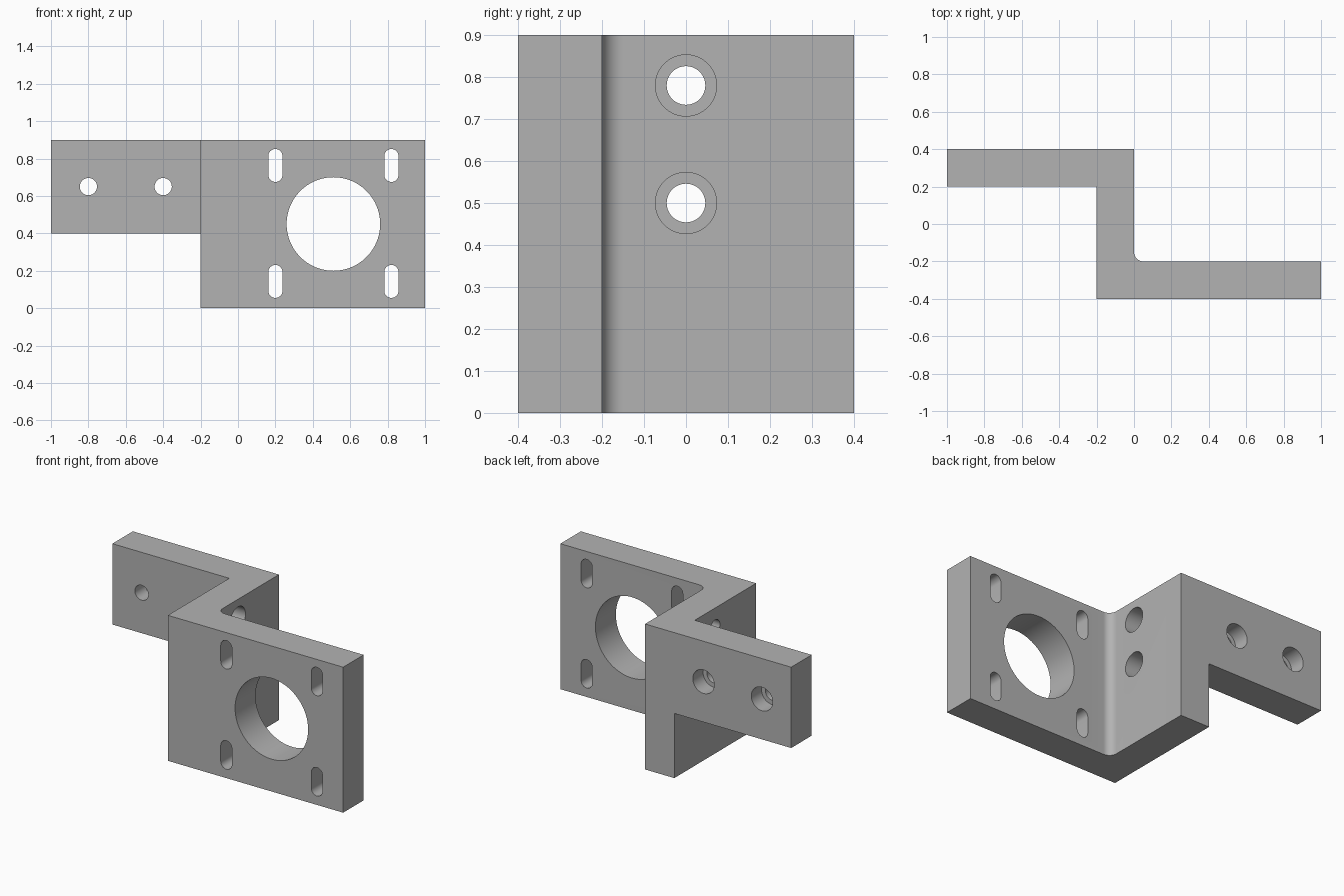
import bpy
import bmesh
from math import cos, sin, pi, radians
from mathutils import Matrix, Vector

default = bpy.data.objects.get("Cube")
if default:
    bpy.data.objects.remove(default, do_unlink=True)

grey = bpy.data.materials.new("machined grey")
grey.use_nodes = True
colour = (0.45, 0.45, 0.45, 1)
grey.diffuse_color = colour
grey.node_tree.nodes["Principled BSDF"].inputs["Base Color"].default_value = colour

# Local (u, v, depth) directions for an outline extruded along each axis
FRAMES = {
    "x": ((0, 1, 0), (0, 0, 1), (1, 0, 0)),
    "y": ((1, 0, 0), (0, 0, 1), (0, 1, 0)),
    "z": ((1, 0, 0), (0, 1, 0), (0, 0, 1)),
}


def prism(name, outline, axis, start, end):
    """Extrude a closed outline along an axis."""
    u, v, w = (Vector(d) for d in FRAMES[axis])
    bm = bmesh.new()
    face = bm.faces.new([bm.verts.new(u * a + v * b + w * start) for a, b in outline])
    grown = bmesh.ops.extrude_face_region(bm, geom=[face])["geom"]
    moved = [g for g in grown if isinstance(g, bmesh.types.BMVert)]
    bmesh.ops.translate(bm, verts=moved, vec=w * (end - start))
    bmesh.ops.recalc_face_normals(bm, faces=bm.faces)
    mesh = bpy.data.meshes.new(name)
    bm.to_mesh(mesh)
    bm.free()
    mesh.materials.append(grey)
    obj = bpy.data.objects.new(name, mesh)
    bpy.context.collection.objects.link(obj)
    return obj


def arc(a, b, radius, first, last, steps):
    angles = [first + (last - first) * i / steps for i in range(steps + 1)]
    return [(a + radius * cos(t), b + radius * sin(t)) for t in angles]


def circle(a, b, radius, steps=64):
    return arc(a, b, radius, 0, 2 * pi, steps)[:-1]


def slot(a, b, radius, half_length):
    reach = half_length - radius
    return (arc(a, b + reach, radius, 0, pi, 16)
            + arc(a, b - reach, radius, pi, 2 * pi, 16))


# Stepped plate with a rounded inner corner
fillet = arc(0.05, -0.15, 0.05, 1.5 * pi, pi, 12)
profile = [(-1, 0.4), (-1, 0.2), (-0.2, 0.2), (-0.2, -0.4),
           (1, -0.4), (1, -0.2)] + fillet + [(0, 0.4)]
bracket = prism("bracket", profile, "z", 0, 0.9)

# Notch below the rear arm
notch = [(-1.2, -0.2), (-0.2, -0.2), (-0.2, 0.4), (-1.2, 0.4)]
cutters = [prism("arm_notch", notch, "y", 0.1, 0.6)]

# Large bore and four slots in the front plate
cutters.append(prism("main_bore", circle(0.51, 0.45, 0.25, 96), "y", -0.5, -0.1))
for x in (0.2, 0.82):
    for z in (0.143, 0.763):
        cutters.append(prism("slot", slot(x, z, 0.038, 0.088), "y", -0.5, -0.1))

# Counterbored holes in the rear arm, then in the web
for axis, places, start, floor, end in (
    ("y", ((-0.8, 0.65), (-0.4, 0.65)), 0.1, 0.3, 0.5),
    ("x", ((0, 0.78), (0, 0.5)), -0.3, -0.1, 0.1),
):
    for a, b in places:
        cutters.append(prism("screw_hole", circle(a, b, 0.046), axis, start, end))
        cutters.append(prism("counterbore", circle(a, b, 0.073), axis, floor, end))

# Cut everything out and discard the cutters
bpy.context.view_layer.objects.active = bracket
for cutter in cutters:
    cutter.hide_render = True
    cut = bracket.modifiers.new(cutter.name, "BOOLEAN")
    cut.operation = "DIFFERENCE"
    cut.solver = "EXACT"
    cut.object = cutter
    bpy.ops.object.modifier_apply(modifier=cut.name)
    bpy.data.objects.remove(cutter, do_unlink=True)

for obj in bpy.context.selected_objects:
    obj.select_set(False)
bracket.select_set(True)
bpy.ops.object.shade_smooth_by_angle(angle=radians(30))
